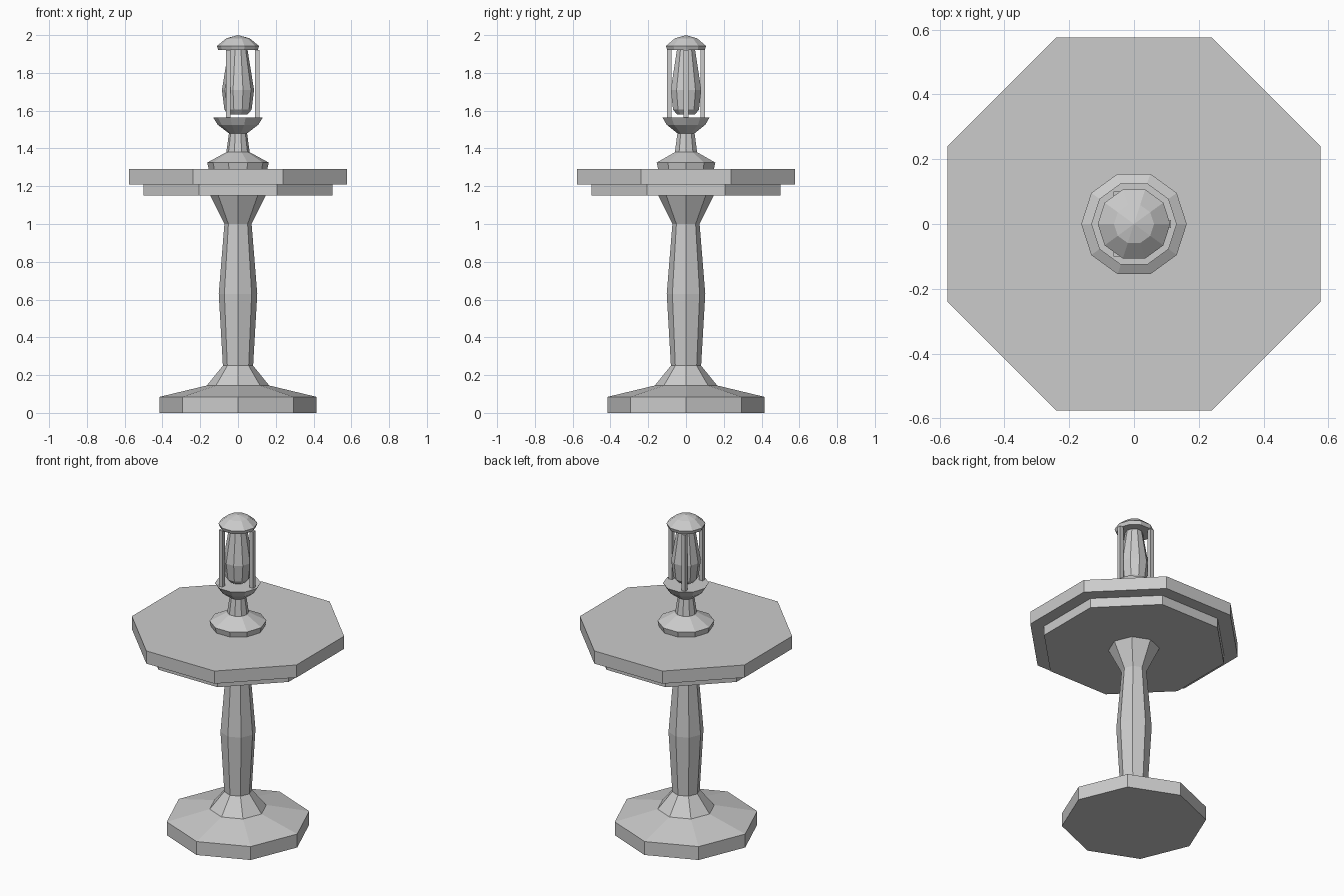
import bpy, bmesh, math

if "Cube" in bpy.data.objects:
    bpy.data.objects.remove(bpy.data.objects["Cube"])

grey = bpy.data.materials.new("plain_grey")
grey.diffuse_color = (0.6, 0.6, 0.6, 1)
grey.use_nodes = True
grey.node_tree.nodes["Principled BSDF"].inputs["Base Color"].default_value = grey.diffuse_color


def finish(name, bm):
    bmesh.ops.recalc_face_normals(bm, faces=bm.faces)
    mesh = bpy.data.meshes.new(name)
    bm.to_mesh(mesh)
    bm.free()
    mesh.materials.append(grey)
    obj = bpy.data.objects.new(name, mesh)
    bpy.context.collection.objects.link(obj)
    return obj


def lathe(name, profile, sides, turn=0.0):
    """Closed faceted solid from (radius, height) pairs; radius 0 makes a point."""
    bm = bmesh.new()
    rings = []
    for r, z in profile:
        if r == 0:
            rings.append([bm.verts.new((0, 0, z))] * sides)
        else:
            rings.append([bm.verts.new((r * math.cos(turn + math.tau * i / sides),
                                        r * math.sin(turn + math.tau * i / sides), z))
                          for i in range(sides)])
    for a, b in zip(rings, rings[1:]):
        for i in range(sides):
            j = (i + 1) % sides
            bm.faces.new(list(dict.fromkeys((a[i], a[j], b[j], b[i]))))
    for ring, (r, _) in ((rings[0], profile[0]), (rings[-1], profile[-1])):
        if r:
            bm.faces.new(ring)
    return finish(name, bm)


# Table: octagonal foot and column, two-layer top
lathe("table_pedestal", [(0.415, 0), (0.415, 0.085), (0.165, 0.145), (0.08, 0.25),
                         (0.102, 0.63), (0.072, 1.0), (0.147, 1.15)], 8)
eighth = math.pi / 8
lathe("table_apron", [(0.541, 1.15), (0.541, 1.21)], 8, eighth)
lathe("table_top", [(0.624, 1.21), (0.624, 1.29)], 8, eighth)

# Lantern: ten-sided stand, glass and cap
lathe("lantern_stand", [(0.155, 1.29), (0.163, 1.325), (0.062, 1.38), (0.048, 1.48),
                        (0.107, 1.525), (0.132, 1.565)], 10)
lathe("lantern_glass", [(0.05, 1.58), (0.072, 1.605), (0.085, 1.71), (0.05, 1.925)], 10)
lathe("lantern_cap", [(0.104, 1.92), (0.112, 1.942), (0.062, 1.983), (0, 2.0)], 10)

# Three square posts holding the cap
for k in range(3):
    bm = bmesh.new()
    bmesh.ops.create_cube(bm, size=1)
    bmesh.ops.scale(bm, vec=(0.025, 0.025, 0.357), verts=bm.verts)
    post = finish(f"lantern_post_{k + 1}", bm)
    a = math.tau * k / 3
    post.location = (0.102 * math.cos(a), 0.102 * math.sin(a), 1.7425)
